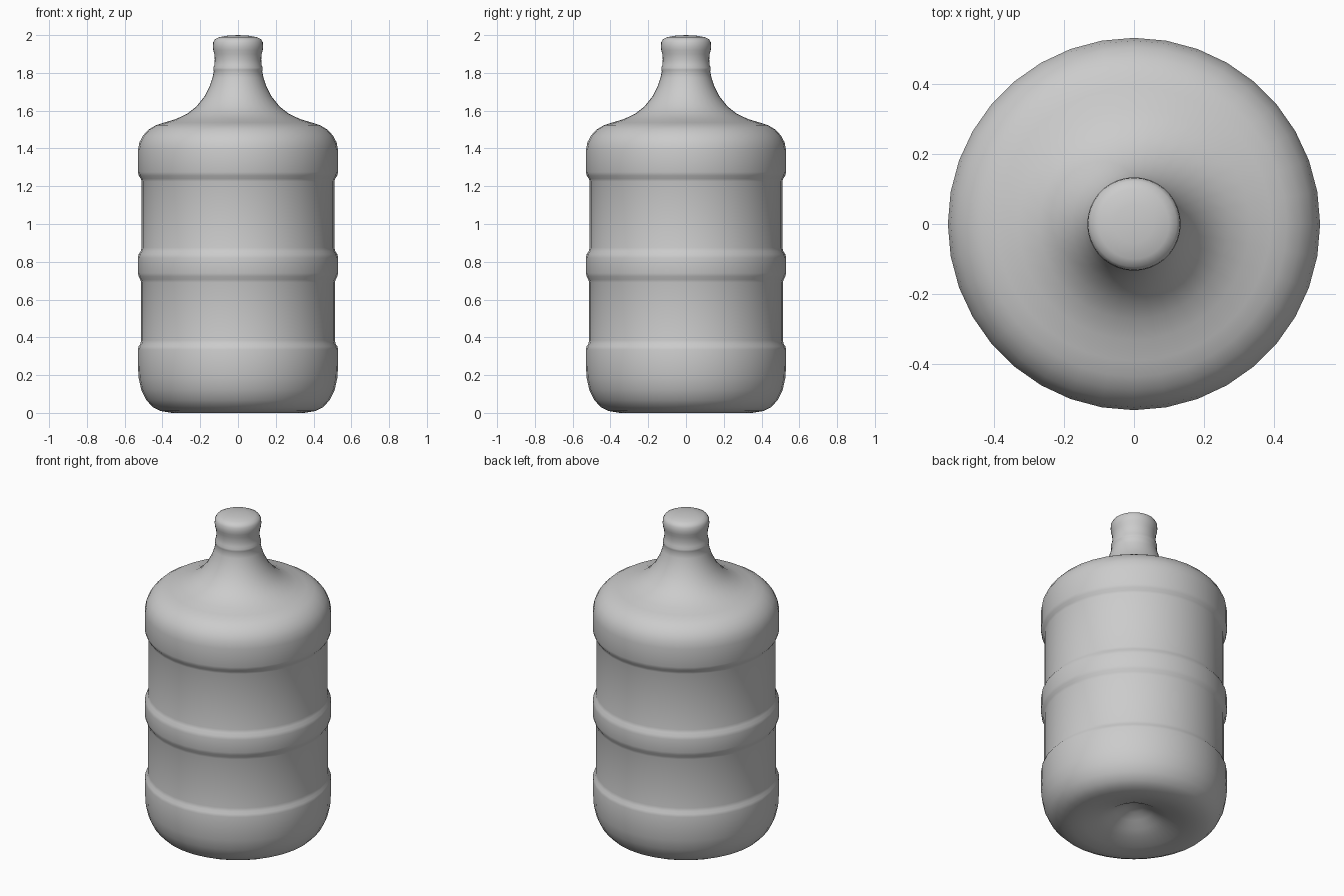
import bpy, bmesh, math

SIDES = 36

# Base: central dent, standing ring and rounded lower edge
base = [(0, .115), (.05, .108), (.1, .083), (.15, .053), (.2, .032), (.28, .009), (.35, 0),
        (.41, .01), (.45, .03), (.485, .067), (.512, .122), (.526, .185), (.53, .25)]
# Wall: lower band, middle ring, upper band
wall = [(.53, .335), (.526, .352), (.517, .365), (.513, .385), (.513, .69), (.517, .706),
        (.526, .722), (.53, .74), (.53, .82), (.526, .84), (.515, .856), (.51, .875),
        (.51, 1.225), (.514, 1.24), (.525, 1.255), (.53, 1.275), (.53, 1.39)]
# Shoulder sweeping into the neck
shoulder = [(.522, 1.432), (.503, 1.468), (.473, 1.5), (.435, 1.523), (.39, 1.537), (.33, 1.555),
            (.27, 1.583), (.22, 1.622), (.178, 1.675), (.15, 1.73), (.135, 1.775), (.128, 1.808)]
# Neck ring and rounded cap
neck = [(.131, 1.816), (.131, 1.828), (.125, 1.842), (.123, 1.87), (.125, 1.9), (.131, 1.92),
        (.133, 1.94), (.131, 1.963), (.122, 1.978), (.1, 1.989), (.055, 1.997), (0, 2.0)]


def lathe(name, profile):
    bm = bmesh.new()
    rings = []
    for r, z in profile:
        n = SIDES if r > 0 else 1
        rings.append([bm.verts.new((r * math.cos(2 * math.pi * i / SIDES),
                                    r * math.sin(2 * math.pi * i / SIDES), z)) for i in range(n)])
    for a, b in zip(rings, rings[1:]):
        for i in range(SIDES):
            j = (i + 1) % SIDES
            quad = [a[i % len(a)], a[j % len(a)], b[j % len(b)], b[i % len(b)]]
            bm.faces.new(list(dict.fromkeys(quad)))
    bmesh.ops.recalc_face_normals(bm, faces=bm.faces)
    for f in bm.faces:
        f.smooth = True
    mesh = bpy.data.meshes.new(name)
    bm.to_mesh(mesh)
    bm.free()
    obj = bpy.data.objects.new(name, mesh)
    bpy.context.collection.objects.link(obj)
    return obj


lathe("water_bottle", base + wall + shoulder + neck)
